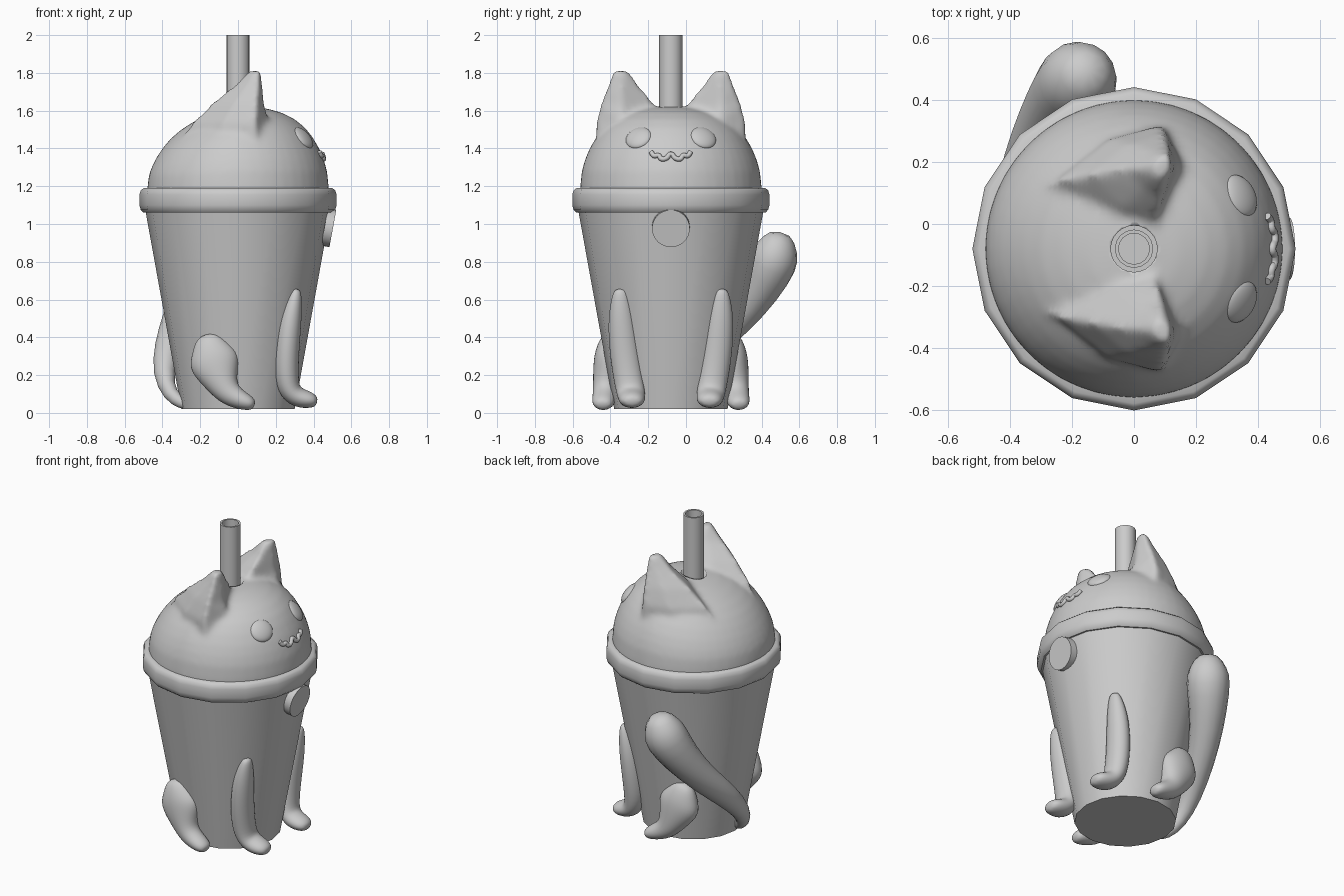
import bpy, bmesh
from math import sin, cos, pi, radians, sqrt
from mathutils import Vector

if "Cube" in bpy.data.objects:
    bpy.data.objects.remove(bpy.data.objects["Cube"])

CY = -0.08  # the cup axis sits at x = 0, y = CY; the face looks along +x


def finish(name, bm, subsurf=0, angle=40):
    bmesh.ops.recalc_face_normals(bm, faces=bm.faces)
    me = bpy.data.meshes.new(name)
    bm.to_mesh(me)
    bm.free()
    ob = bpy.data.objects.new(name, me)
    bpy.context.collection.objects.link(ob)
    ob.location.y = CY
    if subsurf:
        m = ob.modifiers.new("subsurf", 'SUBSURF')
        m.levels = m.render_levels = subsurf
    bpy.ops.object.select_all(action='DESELECT')
    bpy.context.view_layer.objects.active = ob
    ob.select_set(True)
    bpy.ops.object.shade_smooth_by_angle(angle=radians(angle))
    return ob


def loft(bm, rings, closed=False):
    """Bridge rings of points; open lofts get capped ends."""
    vs = [[bm.verts.new(p) for p in r] for r in rings]
    n = len(vs[0])
    pairs = list(zip(vs, vs[1:])) + ([(vs[-1], vs[0])] if closed else [])
    for a, b in pairs:
        for i in range(n):
            j = (i + 1) % n
            bm.faces.new((a[i], a[j], b[j], b[i]))
    if not closed:
        bm.faces.new(vs[0])
        bm.faces.new(vs[-1])


def lathe(bm, profile, sides, closed=False):
    loft(bm, [[(r * cos(2 * pi * i / sides), r * sin(2 * pi * i / sides), z)
               for i in range(sides)] for r, z in profile], closed)


def limb(name, pts, subsurf=2):
    """Rounded tube through (x, y, z, radius, y radius)."""
    P = [Vector(p[:3]) for p in pts]
    rings = []
    for k, p in enumerate(pts):
        t = (P[min(k + 1, len(P) - 1)] - P[max(k - 1, 0)]).normalized()
        n = t.cross(Vector((0, 1, 0))).normalized()
        b = n.cross(t)
        ends = [(0, 1)]
        if k == 0:
            ends = [(-.8, .5), (0, 1)]
        elif k == len(P) - 1:
            ends = [(0, 1), (.8, .5)]
        for off, s in ends:
            c = P[k] + t * off * p[3]
            rings.append([c + 1.07 * s * (n * p[3] * cos(pi * i / 4) + b * p[4] * sin(pi * i / 4))
                          for i in range(8)])
    bm = bmesh.new()
    loft(bm, rings)
    return finish(name, bm, subsurf, 80)


# cup
bm = bmesh.new()
lathe(bm, [(.30, .02), (.49, 1.07)], 16)
finish("cup", bm)

# lid rim
bm = bmesh.new()
lathe(bm, [(.45, 1.065), (.50, 1.06), (.515, 1.075), (.522, 1.10), (.522, 1.155),
           (.515, 1.178), (.50, 1.19), (.45, 1.19)], 16, True)
finish("lid_rim", bm)

# domed head, sloping down at the back
bm = bmesh.new()
lathe(bm, [(.48, 1.10), (.48, 1.20), (.472, 1.28), (.455, 1.34), (.43, 1.40), (.395, 1.46),
           (.355, 1.51), (.30, 1.555), (.23, 1.59), (.15, 1.612), (.05, 1.622)], 48)
for v in bm.verts:
    v.co.z -= .5 * max(0, -v.co.x) * max(0, v.co.z - 1.19)

# ears: z, then back, inner, front and outer corners
ear = [(1.36, (-.36, .18), (.05, .02), (.20, .25), (.10, .40)),
       (1.53, (-.25, .22), (.06, .03), (.168, .26), (.09, .40)),
       (1.64, (-.14, .24), (.07, .09), (.14, .265), (.10, .37)),
       (1.73, (-.025, .26), (.09, .165), (.13, .26), (.11, .335)),
       (1.81, (.055, .265), (.09, .22), (.125, .265), (.11, .31))]
for s in (-1, 1):
    rings = []
    for z, b, i, f, o in ear:
        w = .12 * (o[1] - i[1])
        ring = [b, ((b[0] + i[0]) / 2, (b[1] + i[1]) / 2 - w), i, f, o,
                ((b[0] + o[0]) / 2, (b[1] + o[1]) / 2 + w)]
        rings.append([(x, s * y, z) for x, y in ring])
    loft(bm, rings)
head = finish("head", bm, 0, 60)
m = head.modifiers.new("blend", 'REMESH')
m.mode, m.voxel_size, m.use_smooth_shade = 'VOXEL', .016, True
m = head.modifiers.new("soften", 'SMOOTH')
m.factor, m.iterations = .5, 8
head.modifiers.move(head.modifiers.find("blend"), 0)
head.modifiers.move(head.modifiers.find("soften"), 1)

# straw hole
bm = bmesh.new()
lathe(bm, [(.075, 1.52), (.075, 1.75)], 24)
cutter = finish("straw_hole_cutter", bm)
cutter.hide_render = True
cutter.hide_set(True)
m = head.modifiers.new("hole", 'BOOLEAN')
m.operation, m.object, m.solver = 'DIFFERENCE', cutter, 'EXACT'
head.modifiers.move(head.modifiers.find("hole"), 2)

# straw
bm = bmesh.new()
lathe(bm, [(.062, 1.5), (.062, 2), (.05, 2), (.05, 1.5)], 16, True)
finish("straw", bm)

# eyes
for s, side in ((-1, "right"), (1, "left")):
    bm = bmesh.new()
    bmesh.ops.create_uvsphere(bm, u_segments=24, v_segments=12, radius=1)
    ob = finish(side + "_eye", bm, 0, 80)
    ob.scale = (.073, .07, .03)
    ob.location = (.342, CY + s * .17, 1.455)
    n = Vector((.68, s * .34, .62))
    ob.rotation_euler = n.to_track_quat('Z', 'Y').to_euler()

# mouth
cu = bpy.data.curves.new("mouth", 'CURVE')
cu.dimensions = '3D'
cu.bevel_depth, cu.bevel_resolution, cu.use_fill_caps = .013, 3, True
half = [(.105, 1.382), (.09, 1.362), (.065, 1.362), (.05, 1.345), (.025, 1.348), (0, 1.37)]
pts = [(-y, z) for y, z in half] + half[-2::-1]
sp = cu.splines.new('BEZIER')
sp.bezier_points.add(len(pts) - 1)
for bp, (y, z) in zip(sp.bezier_points, pts):
    bp.co = (sqrt(.45 ** 2 - y * y) - .35 * (z - 1.36), y, z)
    bp.handle_left_type = bp.handle_right_type = 'AUTO'
mouth = bpy.data.objects.new("mouth", cu)
mouth.location.y = CY
bpy.context.collection.objects.link(mouth)

# round tag under the rim
bm = bmesh.new()
bmesh.ops.create_cone(bm, cap_ends=True, segments=32, radius1=.1, radius2=.1, depth=.045)
tag = finish("round_tag", bm)
tag.location = (.48, CY, .98)
tag.rotation_euler = (0, radians(100.4), 0)

# legs
for s, side in ((-1, "right"), (1, "left")):
    limb(side + "_front_leg", [
        (.305, s * .268, .63, .035, .045), (.277, s * .262, .50, .063, .075),
        (.257, s * .245, .32, .067, .083), (.255, s * .22, .15, .068, .08),
        (.30, s * .208, .082, .06, .075), (.385, s * .205, .066, .046, .07)])
    limb(side + "_hind_leg", [
        (-.145, s * .325, .34, .105, .075), (-.125, s * .325, .27, .148, .088),
        (-.09, s * .335, .17, .095, .08), (-.045, s * .35, .09, .065, .065),
        (.055, s * .36, .052, .045, .063)])

# tail, sweeping from the back up to one side
tail = [(-.29, -.03, .05, .035), (-.36, .0, .09, .04), (-.40, .07, .2, .058),
        (-.37, .20, .35, .08), (-.31, .36, .5, .092), (-.24, .475, .66, .115),
        (-.18, .545, .80, .138), (-.165, .56, .87, .12)]
limb("tail", [p + (p[3],) for p in tail], 1)
